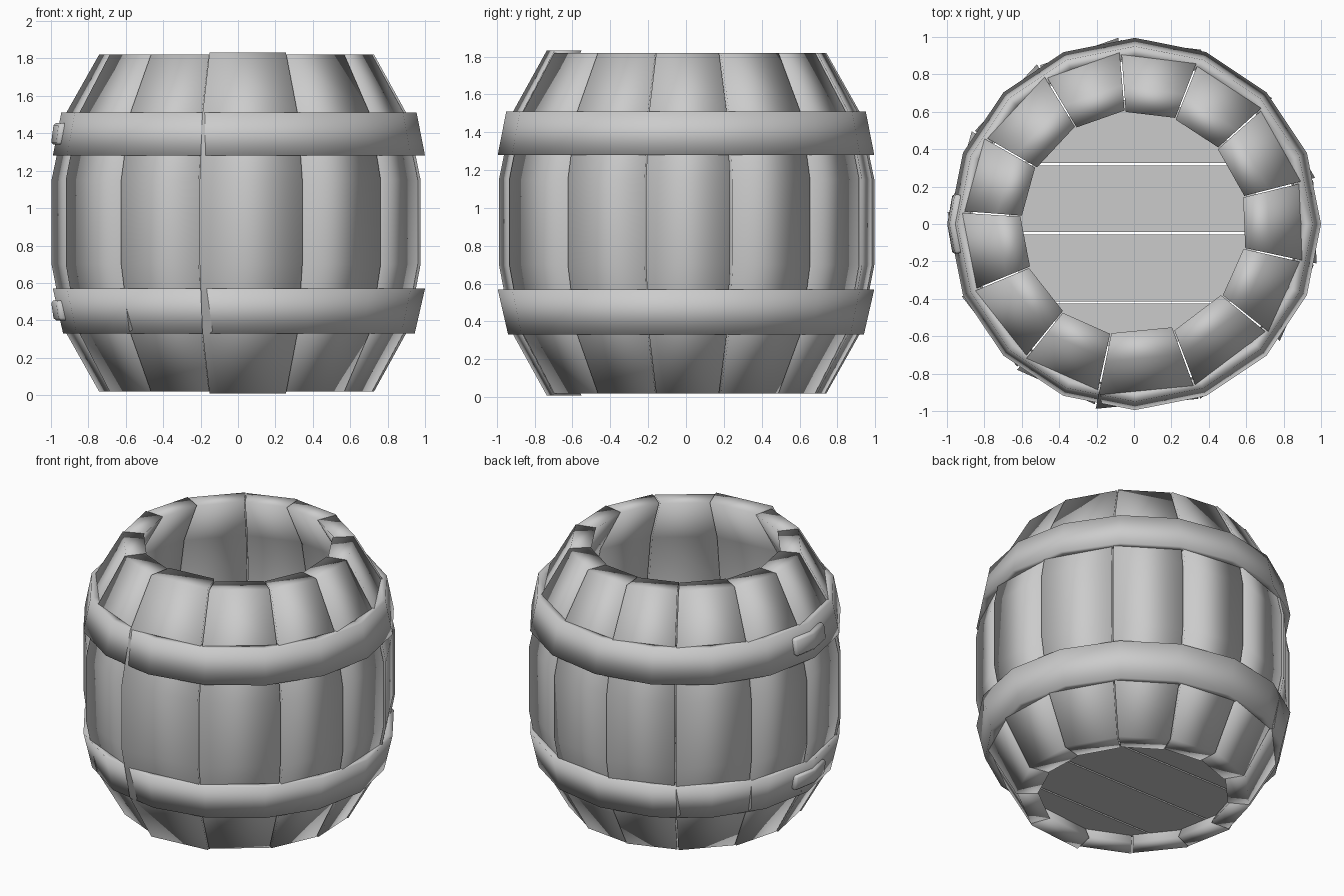
import bpy, bmesh, math

cube = bpy.data.objects.get("Cube")
if cube:
    bpy.data.objects.remove(cube, do_unlink=True)

grey = bpy.data.materials.new("plain_grey")
grey.use_nodes = True
grey.diffuse_color = (0.6, 0.6, 0.6, 1)
grey.node_tree.nodes["Principled BSDF"].inputs["Base Color"].default_value = (0.6, 0.6, 0.6, 1)


def finish(name, bm, smooth):
    """Turn a bmesh into a named, shaded object."""
    bmesh.ops.recalc_face_normals(bm, faces=bm.faces)
    for f in bm.faces:
        f.smooth = smooth
    mesh = bpy.data.meshes.new(name)
    bm.to_mesh(mesh)
    bm.free()
    mesh.materials.append(grey)
    obj = bpy.data.objects.new(name, mesh)
    bpy.context.collection.objects.link(obj)
    return obj


def sweep(name, rows, stations, closed=False):
    """Sweep a wall of (z, outer radius, inner radius) rows through (degrees, scale) stations."""
    bm = bmesh.new()
    loops = []
    for deg, scale in stations:
        c, s = math.cos(math.radians(deg)) * scale, math.sin(math.radians(deg)) * scale
        outer = [bm.verts.new((r * c, r * s, z)) for z, r, _ in rows]
        inner = [bm.verts.new((r * c, r * s, z)) for z, _, r in rows]
        loops.append(outer + inner[::-1])
    n = len(loops[0])
    pairs = list(zip(loops, loops[1:] + loops[:1]))
    for a, b in pairs if closed else pairs[:-1]:
        for i in range(n):
            j = (i + 1) % n
            bm.faces.new((a[i], a[j], b[j], b[i]))
    if not closed:
        for lp in (loops[0], loops[-1]):
            for i in range(len(rows) - 1):
                bm.faces.new((lp[i], lp[i + 1], lp[n - 2 - i], lp[n - 1 - i]))
    return finish(name, bm, True)


# Staves: uneven widths, each yawed a little so the edges step
profile = [(0.02, 0.74, 0.605), (0.35, 0.925, 0.79), (0.7, 0.993, 0.87),
           (1.15, 0.993, 0.87), (1.5, 0.92, 0.79), (1.82, 0.74, 0.605)]
edges = [94.5, 68.5, 42, 14, -12.5, -39, -69.5, -102, -129, -157.5, -184, -210, -239, -265.5]
FRONT = 6
for k, (a, b) in enumerate(zip(edges, edges[1:])):
    rows = profile
    if k == FRONT:
        # the front stave is slightly longer and stands proud
        rows = [(0.92 + (z - 0.92) * 1.012, ro * 1.01, ri * 0.98) for z, ro, ri in profile]
    sweep(f"stave_{k + 1}", rows, [(a - 0.3, 0.993), (b + 0.3, 1.006)])

# Hoops
corners = [(i * 22.5, 1) for i in range(16)]
hoops = {"lower": [(0.33, 0.94, 0.88), (0.57, 0.995, 0.935)],
         "upper": [(1.28, 0.995, 0.935), (1.51, 0.95, 0.89)]}
for side, rows in hoops.items():
    hoop = sweep(f"{side}_hoop", rows, corners, closed=True)
    hoop.location.x = 0.005

# Overlapping hoop clasps on the -x side
clasps = {"lower": [(0.40, 0.985, 0.93), (0.505, 1.0, 0.95)],
          "upper": [(1.34, 1.0, 0.95), (1.455, 0.985, 0.93)]}
for side, rows in clasps.items():
    clasp = sweep(f"{side}_clasp", rows, [(170.5, 0.985), (180, 1), (189.5, 0.985)])
    bevel = clasp.modifiers.new("soft_edges", "BEVEL")
    bevel.width = 0.012
    bevel.segments = 1

# Floor boards: strips cut from a disc
R = 0.67
cuts = [-R, -0.42, -0.05, 0.32, R]
for k, (lo, hi) in enumerate(zip(cuts, cuts[1:])):
    ys = [lo + 0.006 + (hi - lo - 0.012) * t / 8 for t in range(9)]
    right = [(math.sqrt(max(R * R - y * y, 0.0001)), y) for y in ys]
    outline = right + [(-x, y) for x, y in reversed(right)]
    bm = bmesh.new()
    face = bm.faces.new([bm.verts.new((x, y, 0.1)) for x, y in outline])
    up = bmesh.ops.extrude_face_region(bm, geom=[face])
    bmesh.ops.translate(bm, vec=(0, 0, 0.06),
                        verts=[v for v in up["geom"] if isinstance(v, bmesh.types.BMVert)])
    finish(f"floor_board_{k + 1}", bm, False)
